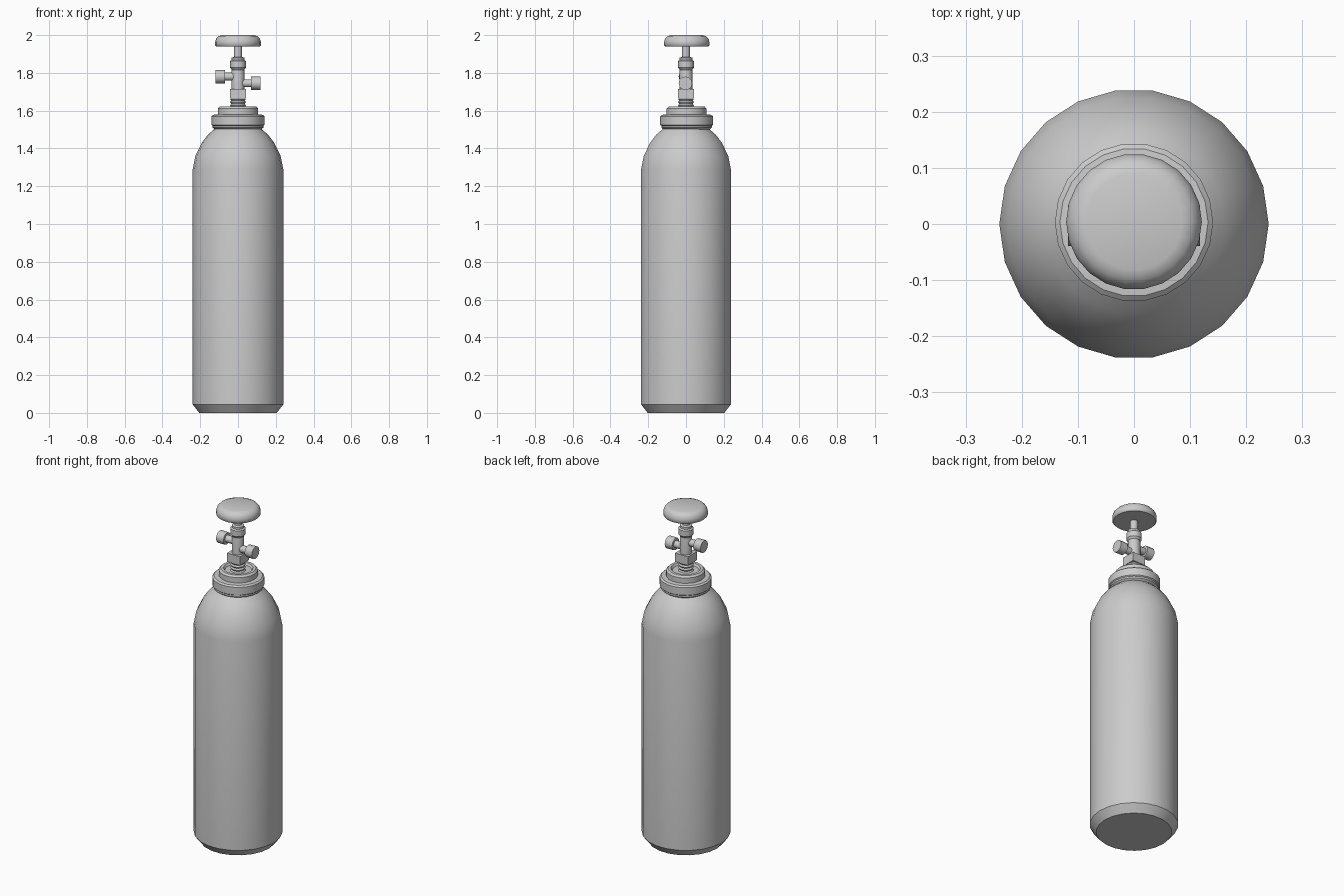
import bpy, bmesh, math
from mathutils import Matrix

if "Cube" in bpy.data.objects:
    bpy.data.objects.remove(bpy.data.objects["Cube"])


def lathe(name, profile, sides, origin=(0, 0, 0), axis='Z', angle=35):
    """Revolve (radius, height) points round an axis and cap both ends."""
    bm = bmesh.new()
    rings = [[bm.verts.new((r * math.cos(2 * math.pi * i / sides),
                            r * math.sin(2 * math.pi * i / sides), h))
              for i in range(sides)] for r, h in profile]
    for a, b in zip(rings, rings[1:]):
        for i in range(sides):
            j = (i + 1) % sides
            bm.faces.new((a[i], a[j], b[j], b[i]))
    bm.faces.new(rings[0][::-1])
    bm.faces.new(rings[-1])
    turn = {'Z': Matrix(),
            'X': Matrix.Rotation(math.pi / 2, 4, 'Y'),
            '-X': Matrix.Rotation(-math.pi / 2, 4, 'Y')}[axis]
    bm.transform(Matrix.Translation(origin) @ turn)
    bmesh.ops.recalc_face_normals(bm, faces=bm.faces)
    mesh = bpy.data.meshes.new(name)
    bm.to_mesh(mesh)
    bm.free()
    ob = bpy.data.objects.new(name, mesh)
    bpy.context.collection.objects.link(ob)
    bpy.ops.object.select_all(action='DESELECT')
    ob.select_set(True)
    bpy.context.view_layer.objects.active = ob
    bpy.ops.object.shade_smooth_by_angle(angle=math.radians(angle))
    return ob


# Tank with chamfered foot and domed shoulder
lathe("tank_body", [(0.205, 0), (0.24, 0.045), (0.24, 1.29), (0.226, 1.36),
                    (0.192, 1.43), (0.16, 1.472), (0.122, 1.505)], 22)

# Stepped collar around the neck
lathe("neck_collar", [(0.122, 1.5), (0.135, 1.51), (0.135, 1.52), (0.141, 1.525),
                      (0.141, 1.57), (0.132, 1.578), (0.106, 1.58),
                      (0.106, 1.612), (0.096, 1.622), (0.08, 1.622),
                      (0.072, 1.61)], 22, (0, 0.003, 0))

# Threaded neck, alternating crest and root
thread = [(0.042 if i % 2 else 0.036, 1.6 + i * 0.009) for i in range(8)]
lathe("valve_thread", thread, 16)

# Square valve base
bpy.ops.mesh.primitive_cube_add(size=1, location=(0, 0, 1.69))
base = bpy.context.object
base.name = "valve_base"
base.scale = (0.086, 0.086, 0.052)

# Valve body, gland nut and spindle
lathe("valve_body", [(0.034, 1.71), (0.034, 1.81), (0.03, 1.83)], 16)
lathe("gland_nut", [(0.032, 1.815), (0.042, 1.828), (0.042, 1.862),
                    (0.034, 1.868), (0.034, 1.88), (0.022, 1.885)], 16)
lathe("spindle", [(0.021, 1.87), (0.021, 1.945)], 12)

# Side outlets with knurled caps, the left one higher
for side, axis, z in (("left", '-X', 1.78), ("right", 'X', 1.745)):
    lathe(side + "_outlet", [(0.021, 0), (0.021, 0.075)], 12, (0, -0.003, z), axis)
    lathe(side + "_cap", [(0.035, 0.07), (0.036, 0.118)], 12, (0, -0.003, z), axis)

# Handwheel with flat underside and rounded rim
lathe("handwheel", [(0.115, 1.94), (0.121, 1.946), (0.121, 1.965), (0.116, 1.981),
                    (0.104, 1.994), (0.086, 2.0)], 22, (0, 0.004, 0), angle=45)
